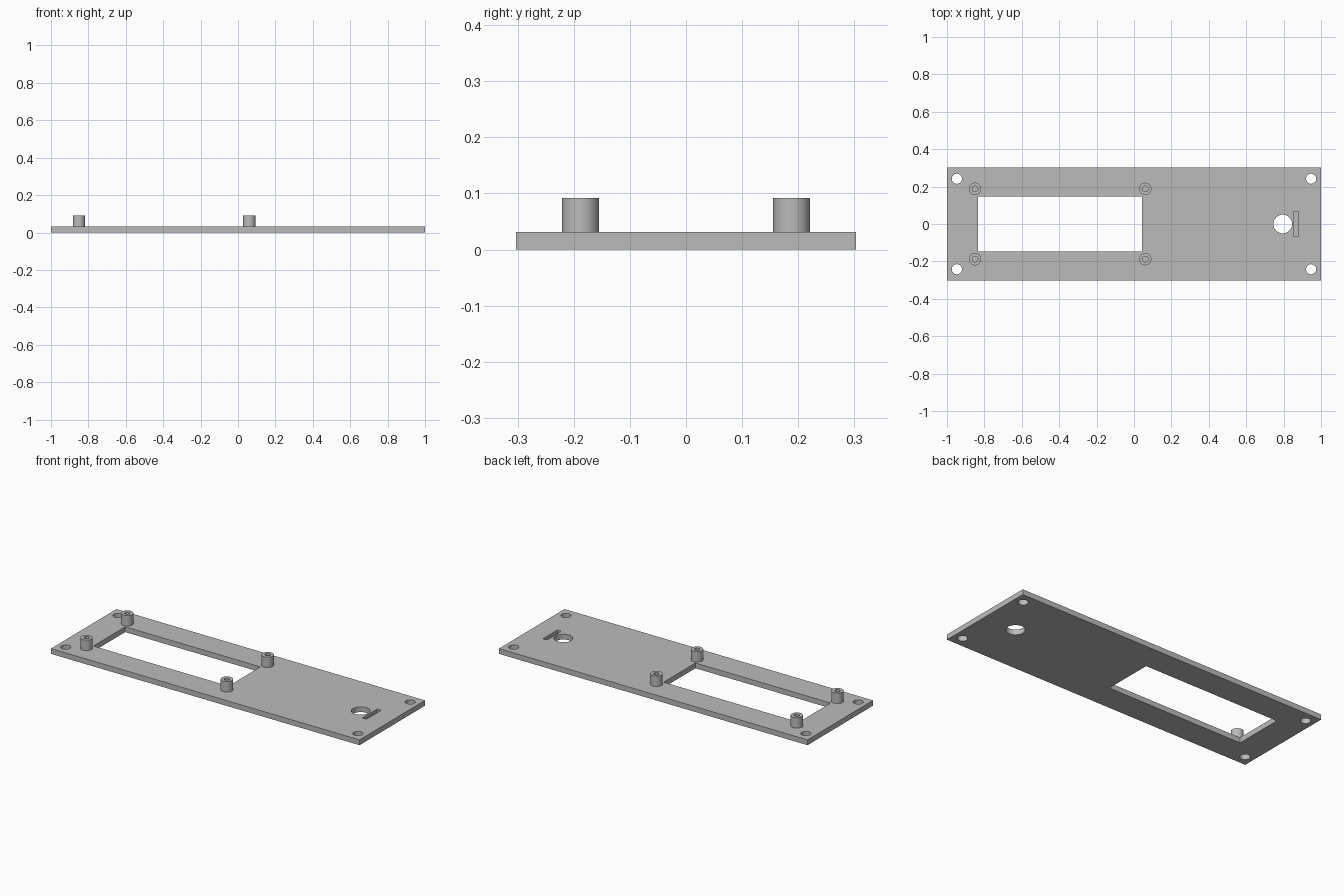
import bpy
import math

old = bpy.data.objects.get("Cube")
if old:
    bpy.data.objects.remove(old, do_unlink=True)

THICK = 0.031      # plate thickness
POST_TOP = 0.092   # height of the standoffs

grey = bpy.data.materials.new("light_grey")
grey.use_nodes = True
colour = (0.5, 0.5, 0.5, 1)
grey.diffuse_color = colour
grey.node_tree.nodes["Principled BSDF"].inputs["Base Color"].default_value = colour


def box(name, x0, x1, half_y, z0, z1):
    bpy.ops.mesh.primitive_cube_add(size=1, location=((x0 + x1) / 2, 0, (z0 + z1) / 2))
    ob = bpy.context.object
    ob.name = name
    ob.scale = (x1 - x0, half_y * 2, z1 - z0)
    bpy.ops.object.transform_apply(location=False, rotation=False, scale=True)
    ob.data.materials.append(grey)
    return ob


def cylinder(name, x, y, radius, z0, z1):
    bpy.ops.mesh.primitive_cylinder_add(vertices=48, radius=radius, depth=z1 - z0,
                                        location=(x, y, (z0 + z1) / 2))
    ob = bpy.context.object
    ob.name = name
    ob.data.materials.append(grey)
    return ob


def cut(target, cutter):
    mod = target.modifiers.new("cut", 'BOOLEAN')
    mod.operation = 'DIFFERENCE'
    mod.solver = 'EXACT'
    mod.object = cutter
    bpy.context.view_layer.objects.active = target
    bpy.ops.object.modifier_apply(modifier=mod.name)
    bpy.data.objects.remove(cutter, do_unlink=True)


def smooth(ob):
    bpy.ops.object.select_all(action='DESELECT')
    ob.select_set(True)
    bpy.context.view_layer.objects.active = ob
    bpy.ops.object.shade_smooth_by_angle(angle=math.radians(30))


# Panel with display window, button hole, shallow slot and corner screw holes
panel = box("panel", -1, 1, 0.303, 0, THICK)
cut(panel, box("window_cutter", -0.834, 0.042, 0.147, -0.1, 0.1))
cut(panel, cylinder("button_cutter", 0.795, 0, 0.05, -0.1, 0.1))
cut(panel, box("slot_cutter", 0.854, 0.88, 0.068, 0.012, 0.1))
for x in (-0.947, 0.947):
    for y in (-0.242, 0.242):
        cut(panel, cylinder("screw_cutter", x, y, 0.027, -0.1, 0.1))
smooth(panel)

# Four hollow standoffs around the window
for side, x in (("right", -0.85), ("left", 0.06)):
    for end, y in (("front", -0.188), ("back", 0.188)):
        post = cylinder(f"standoff_{end}_{side}", x, y, 0.033, THICK - 0.005, POST_TOP)
        cut(post, cylinder("bore_cutter", x, y, 0.015, -0.1, 0.2))
        smooth(post)
